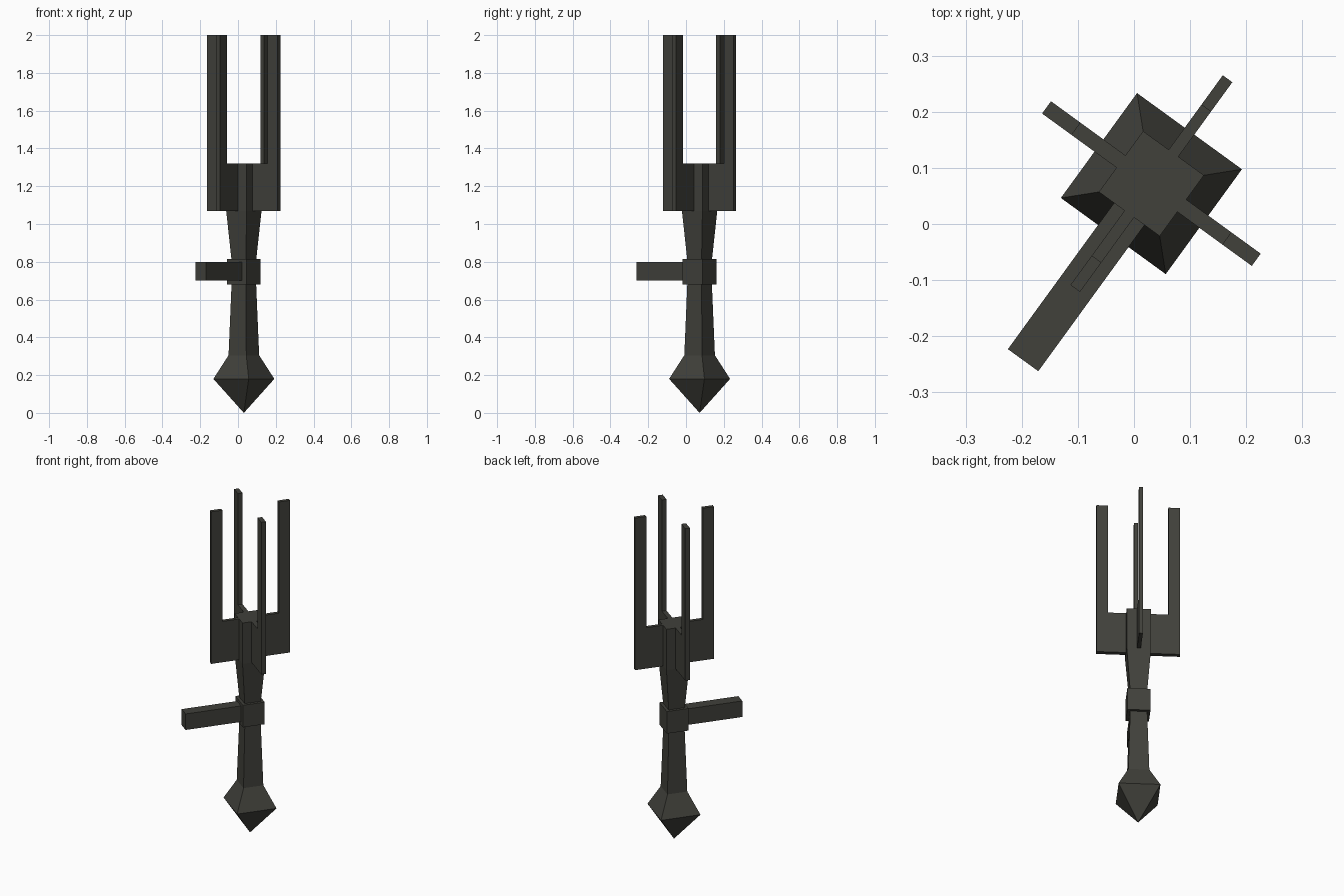
import bpy, bmesh, math
from mathutils import Matrix

if "Cube" in bpy.data.objects:
    bpy.data.objects.remove(bpy.data.objects["Cube"])

# Everything shares one turned frame around the off-centre shaft axis
FRAME = Matrix.Translation((0.031, 0.072, 0)) @ Matrix.Rotation(math.radians(-36), 4, 'Z')

metal = bpy.data.materials.new("dark grey metal")
metal.diffuse_color = (0.052, 0.052, 0.043, 1)
metal.use_nodes = True
metal.node_tree.nodes["Principled BSDF"].inputs["Base Color"].default_value = metal.diffuse_color


def finish(name, bm, turn=0):
    bmesh.ops.remove_doubles(bm, verts=bm.verts, dist=1e-5)
    bmesh.ops.recalc_face_normals(bm, faces=bm.faces)
    mesh = bpy.data.meshes.new(name)
    bm.to_mesh(mesh)
    bm.free()
    mesh.materials.append(metal)
    ob = bpy.data.objects.new(name, mesh)
    ob.matrix_world = FRAME @ Matrix.Rotation(math.radians(turn), 4, 'Z')
    bpy.context.collection.objects.link(ob)
    return ob


def square_loft(name, rings):
    """Stack of square sections given as (height, half width)."""
    bm = bmesh.new()
    loops = []
    for z, a in rings:
        if a == 0:
            loops.append([bm.verts.new((0, 0, z))] * 4)
        else:
            loops.append([bm.verts.new((x * a, y * a, z))
                          for x, y in ((-1, -1), (1, -1), (1, 1), (-1, 1))])
    for lo, hi in zip(loops, loops[1:]):
        for i in range(4):
            j = (i + 1) % 4
            quad = list(dict.fromkeys((lo[i], lo[j], hi[j], hi[i])))
            bm.faces.new(quad)
    for ring in (loops[0], loops[-1]):
        if len(set(ring)) == 4:
            bm.faces.new(ring)
    return finish(name, bm)


def plate(name, profile, width, turn):
    """Radial plate: (distance, height) profile extruded across its width."""
    bm = bmesh.new()
    face = bm.faces.new([bm.verts.new((r, -width / 2, z)) for r, z in profile])
    out = bmesh.ops.extrude_face_region(bm, geom=[face])
    moved = [v for v in out["geom"] if isinstance(v, bmesh.types.BMVert)]
    bmesh.ops.translate(bm, verts=moved, vec=(0, width, 0))
    return finish(name, bm, turn)


# Pommel, grip, flared neck and square head in one lofted body
square_loft("shaft", [(0, 0), (0.18, 0.1155), (0.305, 0.058), (0.70, 0.046),
                      (0.80, 0.046), (1.07, 0.067), (1.32, 0.067)])

# Collar and the side handle
square_loft("collar", [(0.68, 0.064), (0.815, 0.064)])
plate("side_handle", [(0.06, 0.70), (0.389, 0.70), (0.389, 0.798), (0.06, 0.798)], 0.067, -90)

# Four L-shaped prongs around the head
L_SHAPE = [(0.066, 1.07), (0.231, 1.07), (0.231, 2.0), (0.166, 2.0),
           (0.166, 1.32), (0.066, 1.32)]
for k in range(4):
    plate(f"prong_{k + 1}", L_SHAPE, 0.021 if k % 2 else 0.027, 90 * k)
